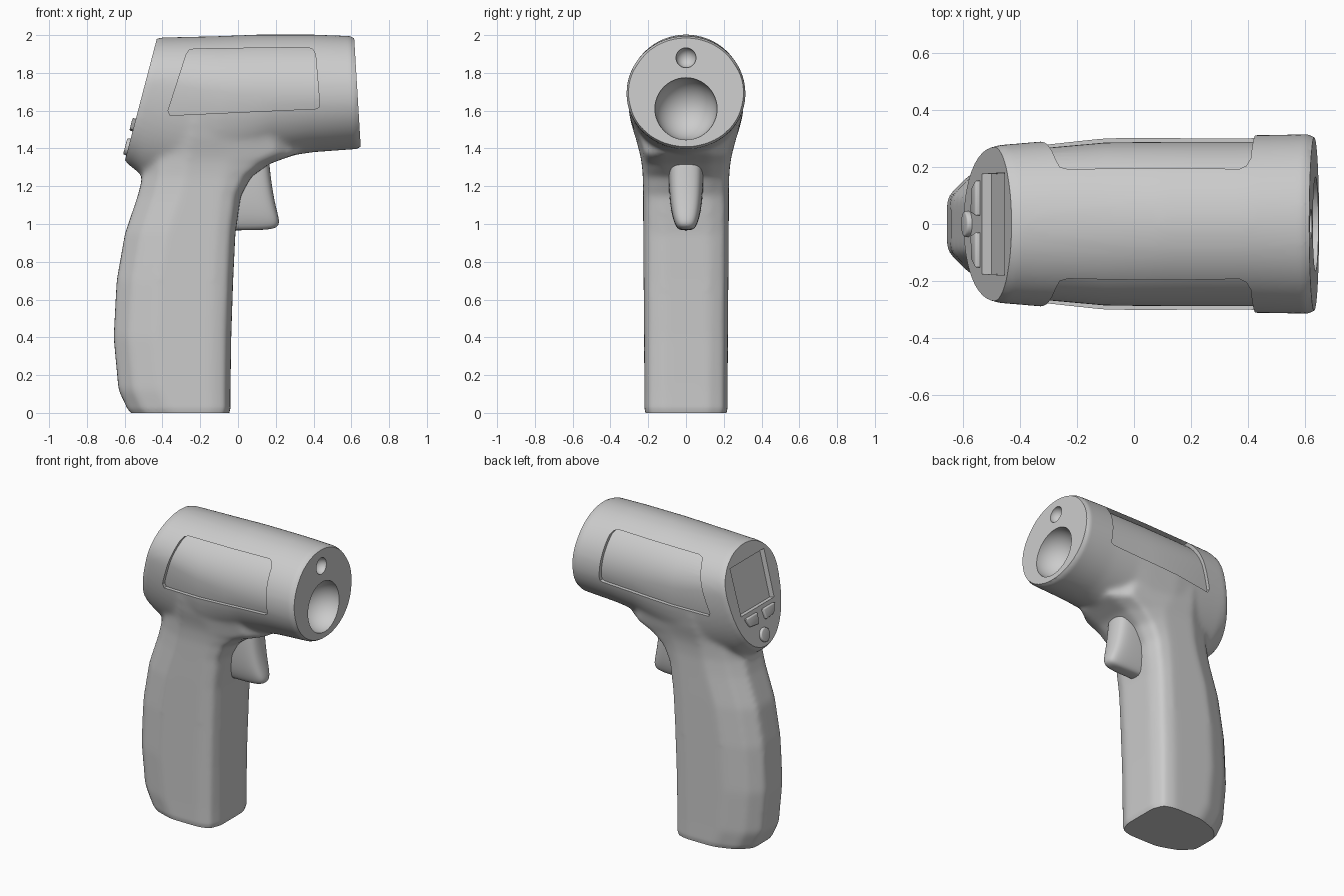
import bpy, bmesh
from math import sin, cos, pi, radians
from mathutils import Matrix, Vector

if "Cube" in bpy.data.objects:
    bpy.data.objects.remove(bpy.data.objects["Cube"])


def new_object(name, bm):
    bmesh.ops.recalc_face_normals(bm, faces=bm.faces)
    me = bpy.data.meshes.new(name)
    bm.to_mesh(me)
    bm.free()
    ob = bpy.data.objects.new(name, me)
    bpy.context.collection.objects.link(ob)
    return ob


def loft(name, rings):
    bm = bmesh.new()
    rows = [[bm.verts.new(p) for p in r] for r in rings]
    n = len(rows[0])
    for a, b in zip(rows, rows[1:]):
        for i in range(n):
            bm.faces.new((a[i], a[(i + 1) % n], b[(i + 1) % n], b[i]))
    bm.faces.new(rows[0])
    bm.faces.new(rows[-1])
    return new_object(name, bm)


def prism(name, pts, matrix, z0, z1):
    return loft(name, [[matrix @ Vector((x, y, z)) for x, y in pts] for z in (z0, z1)])


def apply(ob):
    dg = bpy.context.evaluated_depsgraph_get()
    dg.update()
    me = bpy.data.meshes.new_from_object(ob.evaluated_get(dg))
    ob.modifiers.clear()
    ob.data = me


def boolean(ob, other, op='DIFFERENCE'):
    m = ob.modifiers.new('bool', 'BOOLEAN')
    m.object, m.operation, m.solver = other, op, 'EXACT'
    apply(ob)
    bpy.data.objects.remove(other)


def bevel(ob, width):
    m = ob.modifiers.new('bevel', 'BEVEL')
    m.width, m.segments, m.limit_method = width, 3, 'ANGLE'


# Barrel: egg-shaped rings along x (x, top, bottom, widest z, half width)
STATIONS = [(-.75, 1.975, 1.45, 1.75, .255), (-.6, 1.98, 1.33, 1.75, .262),
            (-.5, 1.985, 1.25, 1.75, .275), (-.3, 1.99, 1.2, 1.73, .292),
            (-.1, 1.995, 1.22, 1.70, .31), (.1, 2.003, 1.30, 1.69, .312),
            (.2, 2.003, 1.35, 1.69, .312), (.4, 2.003, 1.38, 1.69, .312),
            (.75, 1.99, 1.405, 1.69, .318)]


def barrel(name, inset=0.0):
    rings = []
    for x, top, bot, zc, w in STATIONS:
        ring = []
        for i in range(64):
            a = 2 * pi * i / 64
            h = (top - zc if sin(a) > 0 else zc - bot) - inset
            ring.append((x, (w - inset) * cos(a), zc + h * sin(a)))
        rings.append(ring)
    return loft(name, rings)


# Grip / trigger section: blunt front of length k, chamfered back
def section(z, xb, xf, w, k, kb=.22):
    half = [(xf, .55 * w), (xf - .3 * k, .9 * w), (xf - k, w),
            (xb + kb, w), (xb + .36 * kb, .78 * w), (xb, .42 * w)]
    return [(x, y, z) for x, y in half] + [(x, -y, z) for x, y in reversed(half)]


GRIP = [(-.12, -.51, -.04, .22, .1), (0, -.575, -.04, .22, .1),
        (.12, -.632, -.04, .22, .1), (.4, -.658, -.036, .222, .1),
        (.7, -.642, -.026, .224, .1), (.95, -.598, -.014, .226, .1),
        (1.15, -.53, .015, .227, .11), (1.25, -.505, .07, .228, .14),
        (1.32, -.495, .17, .234, .22), (1.37, -.48, .31, .243, .36),
        (1.45, -.47, .30, .265, .4), (1.55, -.46, .25, .285, .4)]

# Body: union, remeshed and relaxed so barrel and grip blend
body = barrel('body')
boolean(body, loft('grip', [section(*s) for s in GRIP]), 'UNION')
m = body.modifiers.new('remesh', 'REMESH')
m.mode, m.voxel_size = 'VOXEL', .014
m = body.modifiers.new('relax', 'SMOOTH')
m.factor, m.iterations = .5, 18
apply(body)


# Flat ends with a softened rim
def trim(bm, point, normal, centre, amount):
    p, n, c = Vector(point), Vector(normal).normalized(), Vector(centre)
    for v in bm.verts:
        q = min(1, max(0, 1 - (p - v.co).dot(n) / .03))
        off = v.co - c
        off -= n * off.dot(n)
        v.co -= off * amount * q * q
    cut = bmesh.ops.bisect_plane(bm, geom=bm.verts[:] + bm.edges[:] + bm.faces[:],
                                 dist=1e-5, plane_co=p, plane_no=n, clear_outer=True)
    edges = [e for e in cut['geom_cut'] if isinstance(e, bmesh.types.BMEdge)]
    bmesh.ops.edgeloop_fill(bm, edges=edges)


bm = bmesh.new()
bm.from_mesh(body.data)
trim(bm, (.615, 0, 1.985), (.998, 0, .06), (.63, 0, 1.69), .04)
trim(bm, (-.60, 0, 1.33), (-.967, 0, .253), (-.51, 0, 1.68), .02)
trim(bm, (0, 0, 0), (0, 0, -1), (-.3, 0, 0), .03)
bmesh.ops.recalc_face_normals(bm, faces=bm.faces)
bm.to_mesh(body.data)
bm.free()

# Recessed side panels: a prism through both sides minus a slimmer barrel
side = Matrix.Rotation(radians(90), 4, 'X')
panel = prism('panel_cutter', [(-.36, 1.575), (-.37, 1.60), (-.275, 1.895), (-.26, 1.92),
                               (-.23, 1.927), (.37, 1.935), (.395, 1.925), (.41, 1.90),
                               (.432, 1.64), (.428, 1.618), (.41, 1.61)], side, -.5, .5)
boolean(panel, barrel('inner', .024))
boolean(body, panel)

# Lens and pointer bowls in the front face
for z, r in ((1.61, .165), (1.88, .053)):
    bm = bmesh.new()
    bmesh.ops.create_uvsphere(bm, u_segments=48, v_segments=24, radius=r,
                              matrix=Matrix.Translation((.615 + (1.985 - z) * .06, 0, z))
                              @ Matrix.Rotation(radians(90), 4, 'Y'))
    boolean(body, new_object('bowl_cutter', bm))

# Rear face frame: x across, y up the slope, z outwards
rear = Matrix(((0, .253, -.967, -.60), (-1, 0, 0, 0), (0, .967, .253, 1.33), (0, 0, 0, 1)))
boolean(body, prism('screen_cutter', [(-.175, .26), (.175, .26), (.18, .575), (-.18, .575)],
                    rear, -.035, .1))

# Buttons
for side_name, s in (('left', -1), ('right', 1)):
    pts = [(s * .04, .165), (s * .125, .175), (s * .155, .235), (s * .028, .235)]
    bevel(prism('button_' + side_name, pts, rear, -.02, .018), .007)
ring = [(.045 * cos(2 * pi * i / 32), .08 + .045 * sin(2 * pi * i / 32)) for i in range(32)]
bevel(prism('button_round', ring, rear, -.02, .018), .007)

# Trigger
TRIGGER = [(1.42, .16, .09), (1.3, .168, .096), (1.15, .188, .09), (1.06, .21, .078),
           (1.01, .222, .064), (.98, .21, .05), (.966, .15, .03)]
trigger = loft('trigger', [section(z, -.15, xf, w, .12, .05) for z, xf, w in TRIGGER])
trigger.modifiers.new('subsurf', 'SUBSURF').levels = 2

for ob in bpy.context.scene.objects:
    apply(ob)
    ob.select_set(True)
bpy.context.view_layer.objects.active = body
bpy.ops.object.shade_smooth_by_angle(angle=radians(32))
